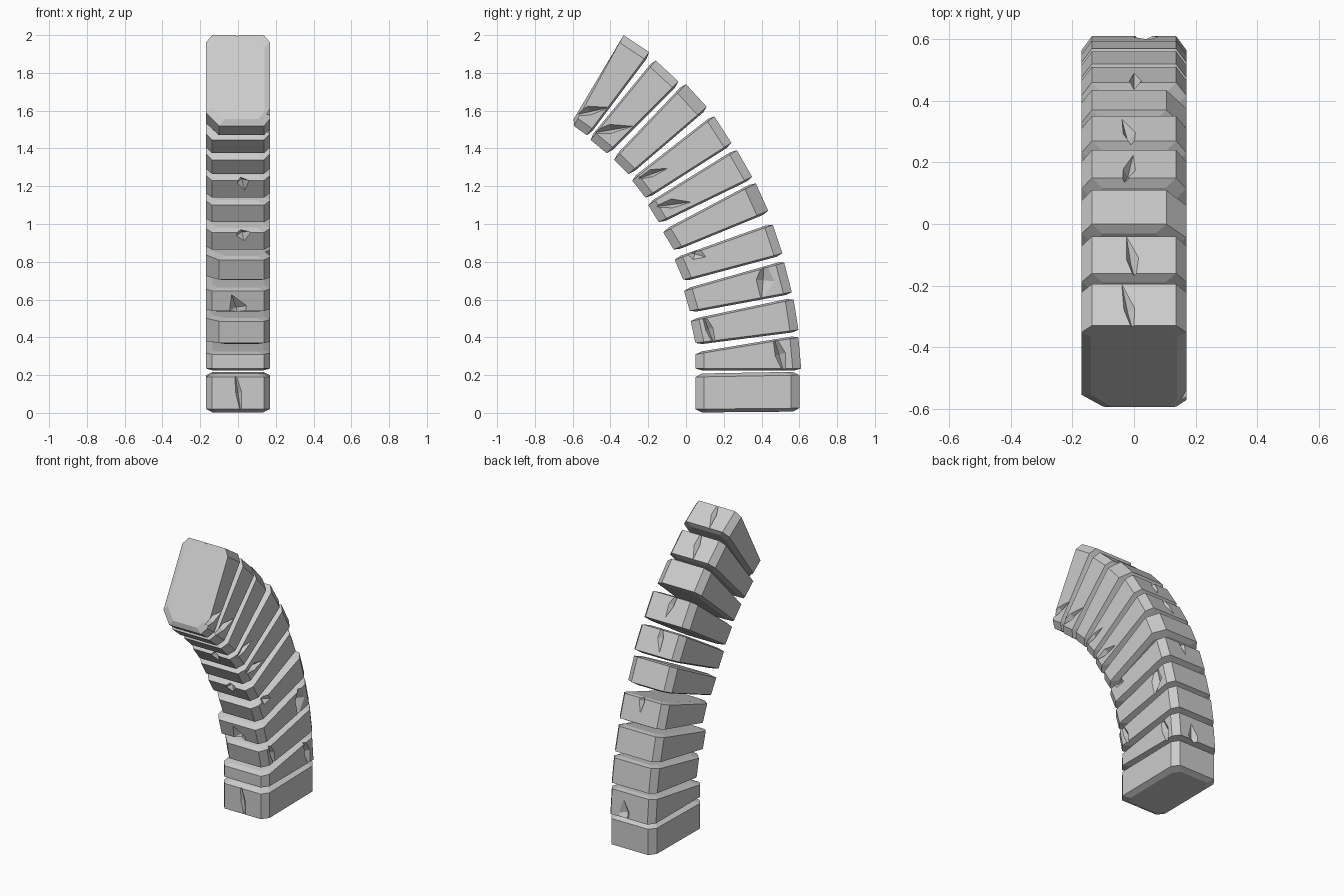
import bpy, bmesh, math
from mathutils import Vector, Matrix

if "Cube" in bpy.data.objects:
    bpy.data.objects.remove(bpy.data.objects["Cube"])

# Side profile of each stone (y, z): inner bottom, inner top, outer bottom, outer top
STONES = [
    (.05, .02, .05, .19, .60, .025, .60, .20),
    (.05, .235, .05, .31, .61, .235, .595, .40),
    (.05, .37, .025, .485, .595, .44, .57, .60),
    (.02, .54, -.01, .645, .56, .64, .52, .795),
    (-.015, .705, -.06, .81, .51, .845, .46, .995),
    (-.065, .865, -.12, .955, .435, 1.07, .37, 1.215),
    (-.145, 1.01, -.20, 1.10, .35, 1.25, .27, 1.39),
    (-.215, 1.14, -.285, 1.23, .24, 1.43, .15, 1.57),
    (-.305, 1.265, -.38, 1.34, .11, 1.62, .0, 1.74),
    (-.42, 1.375, -.505, 1.445, -.04, 1.755, -.16, 1.865),
    (-.525, 1.47, -.61, 1.53, -.195, 1.91, -.33, 2.0),
]
BIG_INNER = {2, 4, 10}      # stones with a large chipped inner left corner
BIG_OUTER = {5, 8}          # stones with a large chipped outer right corner

# Chips per stone: (face, position along face, height 0-1, half length, half width, depth, tilt)
CHIPS = {
    0: [("inner", .0, .5, .14, .02, .02, .15)],
    1: [("side", .80, .5, .13, .035, .04, .2), ("outer", .03, .2, .09, .05, .03, .2)],
    2: [("side", .15, .5, .12, .025, .03, .2)],
    3: [("side", .76, .6, .11, .06, .035, -.3), ("inner", -.01, .1, .09, .06, .04, .3)],
    4: [("side", .20, .95, .06, .05, .03, 1.0), ("outer", 0, .9, .08, .025, .03, 0)],
    5: [("inner", .02, .9, .05, .05, .03, .3)],
    6: [("side", .20, .45, .10, .03, .035, 1.2), ("outer", -.02, .7, .1, .025, .03, .2)],
    7: [("side", .19, .7, .09, .025, .04, 1.3), ("inner", .02, .9, .06, .04, .03, .3),
        ("outer", -.02, .7, .1, .025, .03, -.2)],
    9: [("side", .20, .6, .12, .03, .04, .9), ("outer", -.01, .6, .1, .025, .03, .15)],
    10: [("side", .20, .55, .11, .03, .04, .8), ("outer", -.02, .6, .1, .022, .025, .2)],
}


def new_object(name, bm):
    bmesh.ops.recalc_face_normals(bm, faces=bm.faces)
    mesh = bpy.data.meshes.new(name)
    bm.to_mesh(mesh)
    bm.free()
    obj = bpy.data.objects.new(name, mesh)
    bpy.context.collection.objects.link(obj)
    return obj


def outline(a, b, inset, ci, co):
    """Eight-sided plan outline of a stone between inner point a and outer point b."""
    d = (b - a).normalized()
    n = (b - a).length
    h = .17 - inset
    c, e = .033, .045
    plan = [(-h + ci, inset), (h - c, inset), (h, inset + e), (h, n - inset - max(e, co)),
            (h - co, n - inset), (-h + c, n - inset), (-h, n - inset - e), (-h, inset + ci + .01)]
    return [a + d * u + Vector((x, 0, 0)) for x, u in plan]


def stone(i, q):
    ib, it, ob, ot = [Vector((0, q[k], q[k + 1])) for k in (0, 2, 4, 6)]
    ci = .07 if i in BIG_INNER else .033
    co = .065 if i in BIG_OUTER else .033
    mid_d = ((ob + ot) - (ib + it)).normalized()
    up = Vector((0, -mid_d.z, mid_d.y))
    ext = .018 if i == 0 else .01
    rings = [outline(ib - up * ext, ob - up * ext, .035, ci, co), outline(ib, ob, 0, ci, co),
             outline(it, ot, 0, ci, co), outline(it + up * ext, ot + up * ext, .035, ci, co)]
    if i == 10:
        rings[3] = outline(it, ot, .03, ci, co)
        rings[2] = outline(it - up * .02, ot, 0, ci, co)
    bm = bmesh.new()
    loops = [[bm.verts.new(p) for p in r] for r in rings]
    for lo, hi in zip(loops, loops[1:]):
        for k in range(8):
            bm.faces.new((lo[k], lo[(k + 1) % 8], hi[(k + 1) % 8], hi[k]))
    bm.faces.new(loops[0][::-1])
    bm.faces.new(loops[-1])
    obj = new_object(f"arch_stone_{i + 1}", bm)

    # Chips: diamond-shaped cutters sunk into the faces
    for face, pos, v, length, width, depth, tilt in CHIPS.get(i, []):
        inner, outer = ib.lerp(it, v), ob.lerp(ot, v)
        X = Vector((1, 0, 0))
        if face == "side":
            centre, normal, across = inner.lerp(outer, pos) + X * .17, X, mid_d
        else:
            centre = (inner if face == "inner" else outer) + X * pos
            normal, across = (-mid_d if face == "inner" else mid_d), X
        rot = Matrix.Rotation(tilt, 3, normal)
        a, b = rot @ up * length, rot @ across * width
        top = normal * depth
        cb = bmesh.new()
        pts = [cb.verts.new(centre + p) for p in (a, b, -a, -b * .6, top, -top)]
        for k in range(4):
            for tip in (4, 5):
                cb.faces.new((pts[k], pts[(k + 1) % 4], pts[tip]))
        cutter = new_object("chip_cutter", cb)
        cutter.hide_render = True
        mod = obj.modifiers.new("chip", "BOOLEAN")
        mod.operation, mod.solver, mod.object = "DIFFERENCE", "EXACT", cutter
        bpy.context.view_layer.objects.active = obj
        bpy.ops.object.modifier_apply(modifier=mod.name)
        bpy.data.objects.remove(cutter)


for index, profile in enumerate(STONES):
    stone(index, profile)
